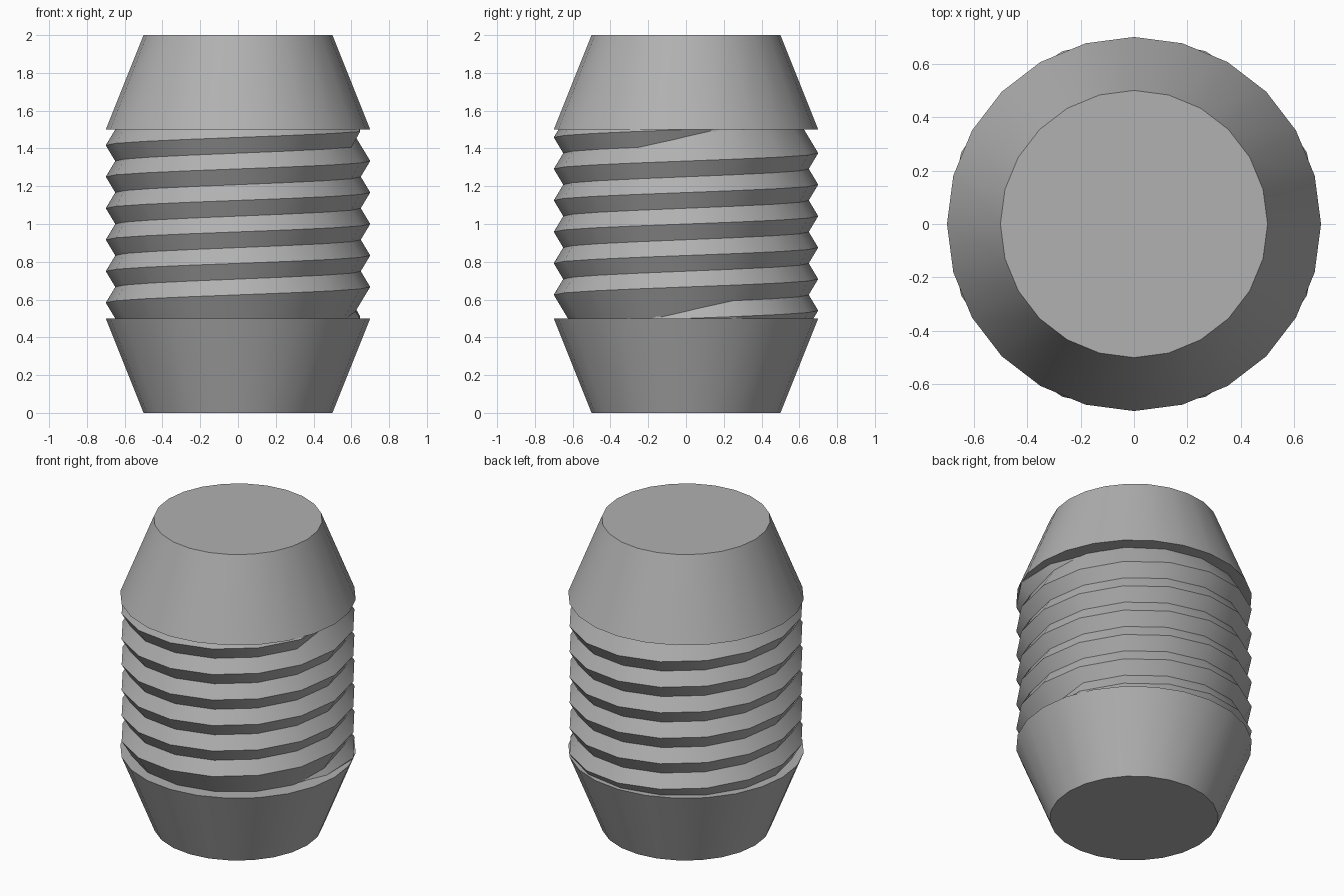
import bpy, bmesh, math

if "Cube" in bpy.data.objects:
    bpy.data.objects.remove(bpy.data.objects["Cube"])

PITCH, STEPS, TURNS = 1 / 6, 16, 6
CREST, ROOT, BASE = 0.70, 0.65, 0.59
HALF = (PITCH / 2) * (CREST - BASE) / (CREST - ROOT)   # half height of the ridge at its base

grey = bpy.data.materials.new("dark_grey")
grey.diffuse_color = (0.44, 0.44, 0.44, 1)
grey.use_nodes = True
grey.node_tree.nodes["Principled BSDF"].inputs["Base Color"].default_value = grey.diffuse_color


def finish(bm, name):
    bmesh.ops.recalc_face_normals(bm, faces=bm.faces)
    mesh = bpy.data.meshes.new(name)
    bm.to_mesh(mesh)
    bm.free()
    mesh.materials.append(grey)
    obj = bpy.data.objects.new(name, mesh)
    bpy.context.collection.objects.link(obj)
    bpy.ops.object.select_all(action='DESELECT')
    obj.select_set(True)
    bpy.context.view_layer.objects.active = obj
    bpy.ops.object.shade_smooth_by_angle(angle=math.radians(30))
    return obj


def frustum(name, r0, r1, z0, z1, sides=24):
    bm = bmesh.new()
    rings = [[bm.verts.new((r * math.cos(2 * math.pi * i / sides),
                            r * math.sin(2 * math.pi * i / sides), z))
              for i in range(sides)] for r, z in ((r0, z0), (r1, z1))]
    bm.faces.new(rings[0])
    bm.faces.new(rings[1])
    for i in range(sides):
        j = (i + 1) % sides
        bm.faces.new((rings[0][i], rings[0][j], rings[1][j], rings[1][i]))
    return finish(bm, name)


# Tapered ends and the core between them
frustum("bottom_taper", 0.5, 0.7, 0.0, 0.5)
frustum("top_taper", 0.7, 0.5, 1.5, 2.0)
frustum("core", 0.60, 0.60, 0.5, 1.5)

# Right-handed triangular thread that runs out at both ends
bm = bmesh.new()
rings = []
last = STEPS * TURNS + 1
for k in range(-1, last + 1):
    a = 2 * math.pi * k / STEPS
    z = 0.5 + PITCH * k / STEPS
    f = max(0.05, min(1.0, (k + 1) / 2, (last - k) / 2))
    section = ((BASE, z - HALF * f), (BASE + (CREST - BASE) * f, z), (BASE, z + HALF * f))
    rings.append([bm.verts.new((r * math.cos(a), r * math.sin(a), h)) for r, h in section])
for p, q in zip(rings, rings[1:]):
    for i in range(3):
        j = (i + 1) % 3
        bm.faces.new((p[i], p[j], q[j], q[i]))
bm.faces.new(rings[0])
bm.faces.new(rings[-1])
finish(bm, "thread")
